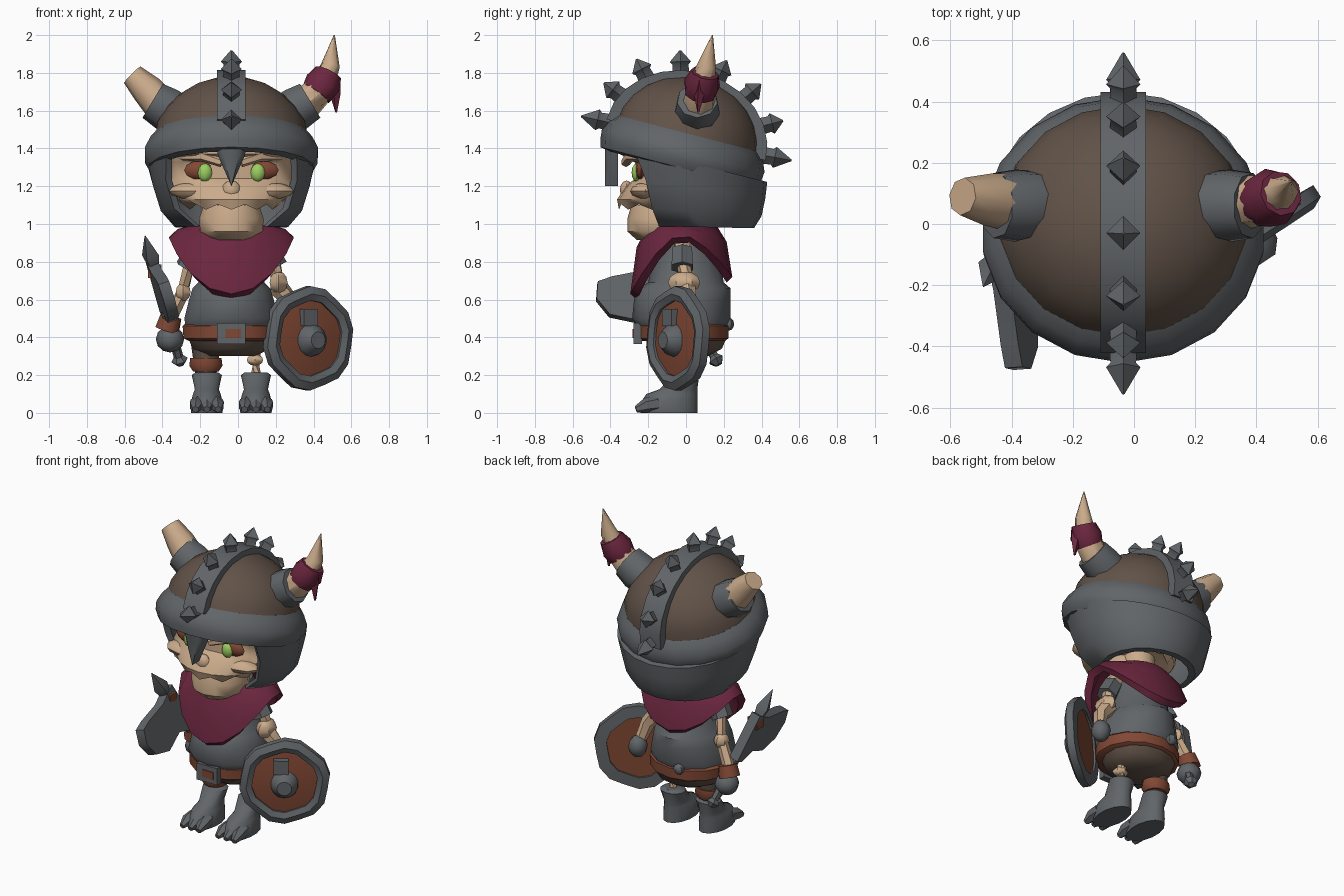
import bpy, bmesh
from math import sin, cos, pi, radians
from mathutils import Vector, Matrix

if "Cube" in bpy.data.objects:
    bpy.data.objects.remove(bpy.data.objects["Cube"])

CX = -0.035


def material(name, r, g, b):
    m = bpy.data.materials.new(name)
    m.use_nodes = True
    m.diffuse_color = (r, g, b, 1)
    bsdf = m.node_tree.nodes["Principled BSDF"]
    bsdf.inputs["Base Color"].default_value = (r, g, b, 1)
    bsdf.inputs["Roughness"].default_value = 0.9
    return m


steel = material("steel grey", .12, .13, .14)
tan = material("bone tan", .60, .41, .26)
brown = material("dark brown", .12, .085, .065)
rust = material("rust leather", .22, .065, .035)
maroon = material("maroon cloth", .15, .02, .05)
green = material("eye green", .33, .62, .12)


def finish(name, bm, mat):
    me = bpy.data.meshes.new(name)
    bm.to_mesh(me)
    bm.free()
    me.materials.append(mat)
    ob = bpy.data.objects.new(name, me)
    bpy.context.collection.objects.link(ob)
    bpy.ops.object.select_all(action='DESELECT')
    ob.select_set(True)
    bpy.context.view_layer.objects.active = ob
    bpy.ops.object.shade_smooth_by_angle(angle=radians(45))
    return ob


def skin(name, rings, mat, cap=True):
    """Join closed rings of points into one surface."""
    bm = bmesh.new()
    rows = [[bm.verts.new(p) for p in ring] for ring in rings]
    n = len(rows[0])
    for a, b in zip(rows, rows[1:]):
        for i in range(n):
            j = (i + 1) % n
            bm.faces.new((a[i], a[j], b[j], b[i]))
    if cap:
        bm.faces.new(rows[0])
        bm.faces.new(rows[-1])
    bmesh.ops.recalc_face_normals(bm, faces=bm.faces)
    return finish(name, bm, mat)


def oval(z, rx, ry, cx=CX, cy=0, n=14):
    """Flat ring that starts at the front."""
    turns = [2 * pi * i / n for i in range(n)]
    return [Vector((cx + rx * sin(a), cy - ry * cos(a), z)) for a in turns]


def loft(name, rows, mat):
    return skin(name, [oval(*r) for r in rows], mat)


def tube(name, pts, radii, mat, n=8):
    pts = [Vector(p) for p in pts]
    rings = []
    for i, p in enumerate(pts):
        d = pts[min(i + 1, len(pts) - 1)] - pts[max(i - 1, 0)]
        m = d.to_track_quat('Z', 'Y').to_matrix()
        rings.append([p + m @ v for v in oval(0, radii[i], radii[i], 0, 0, n)])
    return skin(name, rings, mat)


def blob(name, loc, size, mat, seg=8):
    bm = bmesh.new()
    bmesh.ops.create_uvsphere(bm, u_segments=seg, v_segments=6, radius=1)
    bm.transform(Matrix.Translation(loc) @ Matrix.Diagonal((*size, 1)))
    return finish(name, bm, mat)


def box(name, loc, size, mat):
    x, y, z = loc
    a, b, c = size
    return skin(name, [[Vector((x + i * a, y + s * b, z + j * c)) for i, j in
                        ((-1, -1), (1, -1), (1, 1), (-1, 1))] for s in (-1, 1)], mat)


# Helmet dome and rim, tipped back
TILT = Matrix.Translation((CX, 0, 1.445)) @ Matrix.Rotation(radians(-14.5), 4, 'X')


def tipped(h, rx, ry):
    return [TILT @ p for p in oval(h, rx, ry, 0, 0, 18)]


dome = []
for i in range(7):
    t = radians(i * 14.5)
    dome.append(tipped(.335 * sin(t), .41 * cos(t) ** 1.1, .39 * cos(t)))
skin("helmet_dome", dome, brown)
section = [(.03, .36, .34), (.035, .405, .385), (0, .435, .42), (-.06, .465, .445),
           (-.11, .463, .44), (-.15, .44, .43), (-.16, .39, .38), (.03, .36, .34)]
skin("helmet_rim", [tipped(*s) for s in section], steel, cap=False)


# Crest strip and its studs
def crest_point(phi, s=1, x=0):
    return TILT @ Vector((x, .435 * sin(phi) * s, .365 * cos(phi) * s))


strip = []
for i in range(13):
    phi = radians(-90 + 15 * i)
    strip.append([crest_point(phi, s, x) for s, x in
                  ((1, -.075), (1, .075), (.85, .075), (.85, -.075))])
skin("crest_strip", strip, steel)
for i, deg in enumerate((-92, -67, -42, -16, 11, 35, 61, 86)):
    phi = radians(deg)
    d = TILT.to_3x3() @ Vector((0, sin(phi), cos(phi)))
    p = crest_point(phi)
    tip = .135 if i in (0, 7) else .105
    tube(f"crest_stud_{i}", [p - d * .02, p + d * .03, p + d * .045, p + d * tip],
         [.045, .042, .056, .004], steel, 4)

# Helmet skirt, open at the face
rows = []
for z, rx, ry, cy, ang, slope in ((1.33, .45, .43, 0, 50, .25), (1.2, .415, .41, .01, 57, .15),
                                  (1.07, .375, .365, .035, 54, .07), (.985, .3, .285, .075, 40, .02)):
    row = []
    for s in (0, .04):
        for i in range(17):
            a = radians(ang + (360 - 2 * ang) * (16 - i if s else i) / 16)
            y = cy - (ry - s) * cos(a)
            row.append(Vector((CX + (rx - s) * sin(a), y, z - slope * y)))
    rows.append(row)
skin("helmet_skirt", rows, steel)

# Nose guard
guard = [(-.1, 1.5), (.1, 1.5), (.07, 1.36), (0, 1.2), (-.07, 1.36)]
skin("nose_guard", [[Vector((CX + x * s, y, z)) for x, z in guard]
                    for y, s in ((-.43, .6), (-.4, 1), (-.36, 1))], steel)

# Horns and collars, mirrored about the crest
for side, tag in ((1, "left"), (-1, "right")):
    tube(tag + "_horn_collar", [(CX + side * x, .06, z) for x, z in
                                ((.24, 1.56), (.34, 1.61), (.415, 1.655))],
         [.11, .12, .108], steel, 9)
tube("left_horn", [(.35, .07, 1.63), (.44, .08, 1.72), (.49, .11, 1.84), (.51, .14, 2)],
     [.09, .08, .05, .003], tan)
tube("right_horn", [(-.4, .07, 1.62), (-.48, .08, 1.71), (-.56, .09, 1.79)],
     [.095, .085, .062], tan)
tube("horn_wrap", [(.415, .075, 1.69), (.45, .085, 1.74), (.48, .1, 1.8)],
     [.085, .098, .075], maroon, 9)
tube("horn_wrap_tail", [(.5, .07, 1.75), (.515, .07, 1.69), (.52, .065, 1.59)],
     [.045, .03, .006], maroon, 4)

# Face with sunken eyes, flared cheekbones and a jagged upper lip
face = [oval(z, rx, ry, CX, -.1, 20) for z, rx, ry in
        ((1.43, .3, .25), (1.37, .33, .25), (1.325, .32, .17), (1.24, .32, .17),
         (1.2, .335, .22), (1.13, .29, .265), (1.09, .23, .255))]
for i, p in enumerate(face[-1]):
    p.z += .014 if i % 2 else -.014
skin("face", face, tan)
loft("jaw", ((1.1, .15, .16, CX, -.13), (1.03, .175, .18, CX, -.13),
             (.96, .17, .18, CX, -.13), (.915, .12, .13, CX, -.13)), tan)
blob("nose", (CX, -.315, 1.18), (.05, .035, .05), tan)
for side, tag in ((1, "left"), (-1, "right")):
    blob(tag + "_eye_socket", (CX + side * .155, -.238, 1.285), (.095, .03, .052), rust)
    blob(tag + "_eye", (CX + side * .14, -.262, 1.272), (.038, .026, .048), green)
    tube(tag + "_brow", [(CX + side * .05, -.32, 1.325), (CX + side * .15, -.295, 1.36),
                         (CX + side * .26, -.21, 1.355)], [.025, .03, .02], tan, 6)
    blob(tag + "_cheekbone", (CX + side * .2, -.215, 1.175), (.13, .08, .045), tan)

# Scarf, hanging low at front and back
top = oval(.995, .2, .18, CX, -.02, 18)
edge = oval(0, .335, .27, CX, -.025, 18)
for i, p in enumerate(edge):
    c = cos(2 * pi * i / 18)
    p.z = .945 - (.315 if c > 0 else .225) * abs(c) ** 1.6
mid = [a.lerp(b, .65) for a, b in zip(top, edge)]
for a, p in zip(top, mid):
    p.z += (a.z - p.z) * .5
up = Vector((0, 0, .03))
inner = [[Vector(((p.x - CX) * .88 + CX, p.y * .88, p.z)) - up for p in r] for r in (edge, mid, top)]
skin("scarf", [top, mid, edge] + inner, maroon, cap=False)

# Body
loft("neck", ((.85, .1, .1), (1.1, .1, .1)), tan)
loft("trousers", ((.3, .13, .12), (.34, .21, .19), (.41, .24, .22)), brown)
loft("belt", ((.38, .23, .22, CX, -.015), (.395, .26, .24, CX, -.015),
              (.46, .265, .24, CX, -.015), (.475, .25, .22, CX, -.015)), rust)
loft("tunic", ((.46, .25, .235, CX, -.02), (.5, .255, .26, CX, -.025), (.6, .23, .255, CX, -.02),
               (.66, .21, .245, CX, -.01), (.69, .18, .2), (.85, .16, .17), (.97, .12, .12)), steel)
box("belt_buckle", (CX, -.255, .42), (.075, .022, .055), steel)
box("buckle_inset", (CX + .01, -.279, .42), (.04, .004, .024), rust)
blob("back_belt_stud", (CX - .07, .225, .47), (.035, .03, .035), steel, 6)

# Legs and boots
tube("left_leg", [(.08, 0, .36), (.095, -.01, .28), (.095, 0, .18)], [.045, .025, .035], tan, 6)
blob("left_knee", (.09, -.02, .28), (.05, .045, .03), tan, 6)
tube("right_leg", [(-.17, 0, .37), (-.17, 0, .2)], [.08, .055], brown)
loft("right_knee_wrap", ((.22, .07, .065, -.17), (.25, .09, .08, -.17), (.29, .085, .075, -.17)), rust)
for x, tag in ((.095, "left"), (-.165, "right")):
    loft(tag + "_boot", ((0, .085, .15, x, -.09), (.04, .09, .155, x, -.095),
                         (.1, .075, .135, x, -.075), (.125, .065, .1, x, -.04),
                         (.2, .082, .07, x, 0), (.215, .06, .055, x, 0)), steel)
    for i in (-1, 0, 1):
        tube(f"{tag}_boot_toe_{i}", [(x + i * .045, -.15, .05), (x + i * .055, -.21, .04),
                                     (x + i * .06, -.265, .018)], [.045, .04, .018], steel, 6)

# Arms
tube("left_upper_arm", [(.1, -.02, .92), (.18, -.02, .84), (.21, 0, .7)], [.05, .04, .035], tan, 6)
tube("left_shoulder_pad", [(.15, -.02, .865), (.2, -.02, .77)], [.06, .065], steel, 6)
blob("left_elbow", (.215, -.01, .69), (.055, .085, .06), tan, 6)
tube("left_forearm", [(.2, 0, .68), (.27, .01, .6), (.31, .04, .48)], [.055, .045, .035], tan, 6)
blob("left_hand", (.31, .06, .45), (.06, .06, .07), steel)
tube("right_upper_arm", [(-.17, -.02, .92), (-.25, 0, .82), (-.29, .04, .65)], [.045, .035, .03], tan, 6)
tube("right_shoulder_pad", [(-.22, -.02, .865), (-.27, 0, .77)], [.06, .065], steel, 6)
blob("right_elbow", (-.29, .04, .64), (.045, .055, .05), tan, 6)
tube("right_forearm", [(-.29, .04, .64), (-.37, .07, .48)], [.035, .04], tan, 6)
tube("right_cuff", [(-.355, .07, .51), (-.375, .08, .44)], [.06, .068], rust)
blob("right_glove", (-.36, .085, .39), (.075, .075, .07), steel)

# Axe: the handle axis, then the blade in its own plane
pommel, head = Vector((-.31, .16, .28)), Vector((-.44, -.1, .75))
up = (head - pommel).normalized()
out = Vector((.19, -.85, -.4))
out = (out - up * out.dot(up)).normalized()
flat = up.cross(out)
tube("axe_handle", [pommel, head + up * .05], [.025, .03], steel, 6)
tube("axe_pommel", [pommel - up * .03, pommel, pommel + up * .03], [.02, .045, .02], steel, 6)
outline = [(-.06, .05), (.1, .05), (.28, .1), (.36, .11), (.41, .03), (.39, -.08),
           (.28, -.17), (.12, -.18), (.03, -.26), (-.04, -.26)]
skin("axe_blade", [[head + out * a + up * b + flat * t for a, b in outline]
                   for t in (-.03, .03)], steel)
tube("axe_spike", [head + up * .04, head + up * .1, head + up * .22], [.035, .05, .003], steel, 4)
box("axe_rivet", head, (.036, .035, .035), rust)

# Shield, turned outward, with a chipped rim
face_dir = Vector((.55, -.83, 0)).normalized()
turn = Matrix.Translation((.37, -.04, .395)) @ face_dir.to_track_quat('Z', 'Y').to_matrix().to_4x4()
rim = []
for r, z in ((.2, -.025), (.2, .03), (.235, .045), (.276, .025), (.276, -.02), (.2, -.025)):
    ring = oval(z, r, r, 0, 0, 18)
    for i, p in enumerate(ring):
        if i % 3 == 1:
            p.xy *= .95
    rim.append(ring)
for ob in (skin("shield_rim", rim, steel, cap=False),
           loft("shield_board", ((-.012, .205, .205, 0), (.015, .205, .205, 0), (.03, .1, .1, 0)), rust),
           loft("shield_boss", ((.02, .085, .09, 0, -.01), (.06, .08, .08, 0, -.01),
                                (.1, .045, .045, 0, -.01)), steel),
           box("shield_boss_strap", (-.02, .11, .035), (.045, .045, .025), steel)):
    ob.matrix_world = turn
